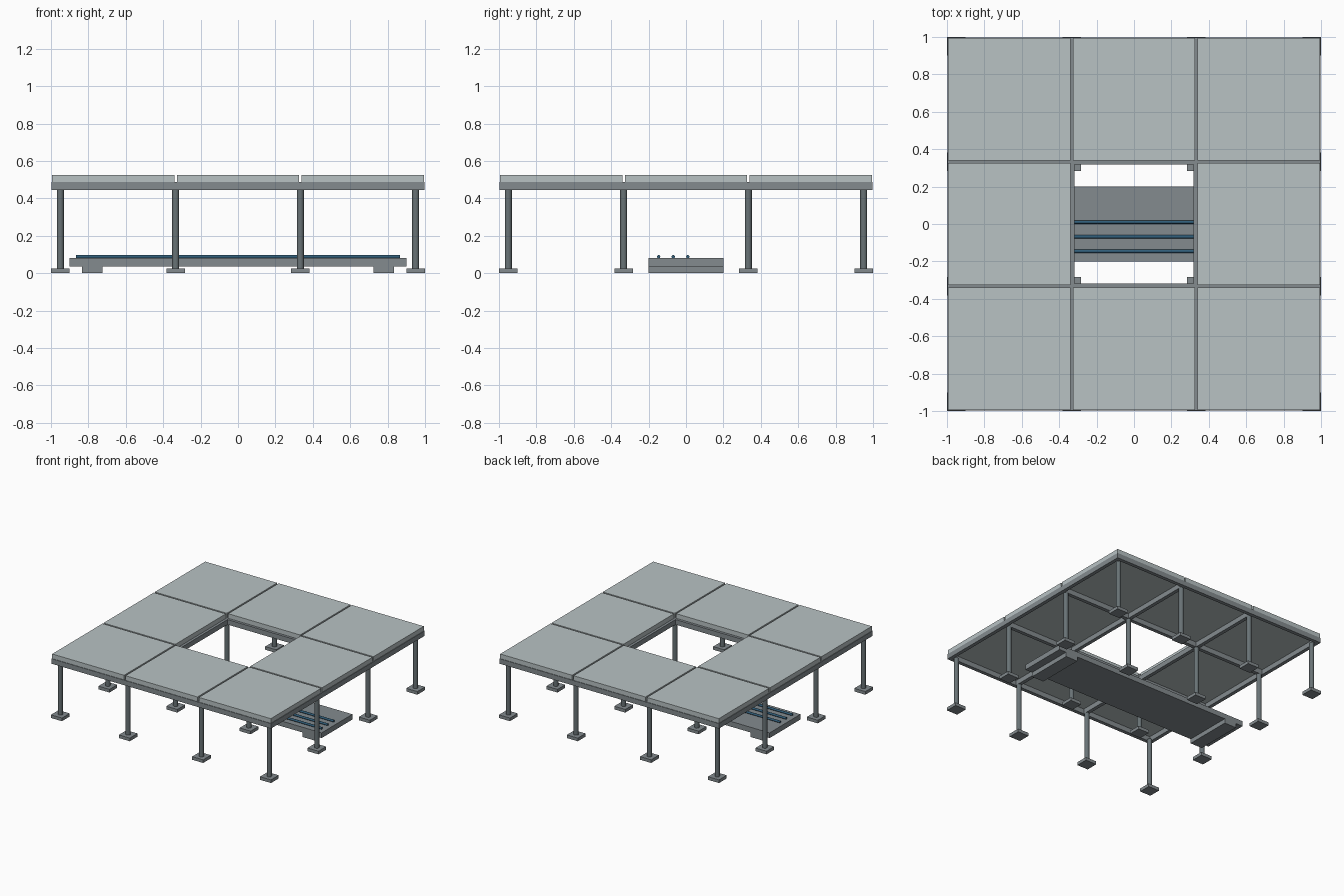
import bpy
import math

cube = bpy.data.objects.get("Cube")
if cube:
    bpy.data.objects.remove(cube, do_unlink=True)


def material(name, r, g, b):
    mat = bpy.data.materials.new(name)
    mat.use_nodes = True
    mat.diffuse_color = (r, g, b, 1)
    mat.node_tree.nodes["Principled BSDF"].inputs["Base Color"].default_value = (r, g, b, 1)
    return mat


PANEL = material("pale grey panel", 0.48, 0.54, 0.55)
STEEL = material("mid grey steel", 0.23, 0.26, 0.275)
POST = material("dark grey steel", 0.14, 0.17, 0.18)
PIPE = material("blue pipe", 0.03, 0.11, 0.19)


def finish(name, mat):
    obj = bpy.context.object
    obj.name = name
    obj.data.materials.append(mat)
    return obj


def box(name, mat, x, y, z):
    """Box from (min, max) ranges on each axis."""
    centre = [(a + b) / 2 for a, b in (x, y, z)]
    bpy.ops.mesh.primitive_cube_add(size=1, location=centre)
    obj = finish(name, mat)
    obj.scale = [b - a for a, b in (x, y, z)]
    bpy.ops.object.transform_apply(location=False, rotation=False, scale=True)
    return obj


def rod(name, mat, location, radius, length, sides, rotation):
    bpy.ops.mesh.primitive_cylinder_add(vertices=sides, radius=radius, depth=length,
                                        location=location, rotation=rotation)
    obj = finish(name, mat)
    bpy.ops.object.shade_smooth_by_angle(angle=math.radians(35))
    return obj


def around(centre, half):
    return (centre - half, centre + half)


PITCH = 2 / 3
EDGE = 0.995
BEAM_Z = (0.446, 0.487)
BASE_TOP = 0.026

# Floor panels around an open centre bay
for i in (-1, 0, 1):
    for j in (-1, 0, 1):
        if i or j:
            spans = [(max(k * PITCH - 0.327, -EDGE), min(k * PITCH + 0.327, EDGE)) for k in (i, j)]
            box("floor_panel", PANEL, spans[0], spans[1], (BEAM_Z[1], 0.525))

# Stringer grid under the panels
for c in (-0.983, -PITCH / 2, PITCH / 2, 0.983):
    box("stringer_lengthwise", STEEL, (-0.998, 0.998), around(c, 0.015), BEAM_Z)
    box("stringer_crosswise", STEEL, around(c, 0.015), (-0.998, 0.998), BEAM_Z)

# Pedestals: square foot plate and post
STATIONS = (-0.95, -PITCH / 2, PITCH / 2, 0.95)
for x in STATIONS:
    for y in STATIONS:
        box("pedestal_base", STEEL, around(x, 0.05), around(y, 0.05), (0, BASE_TOP))
        height = BEAM_Z[0] - BASE_TOP
        rod("pedestal_post", POST, (x, y, BASE_TOP + height / 2), 0.019, height, 12, (0, 0, 0))

# Low service tray on two feet
box("service_tray", STEEL, (-0.9, 0.9), (-0.2, 0.2), (0.037, 0.08))
for side in (-1, 1):
    box("tray_foot", STEEL, around(side * 0.78, 0.055), (-0.2, 0.2), (0, 0.037))

# Pipes along the tray
for y in (-0.146, -0.068, 0.01):
    rod("pipe", PIPE, (0, y, 0.088), 0.009, 1.73, 12, (0, math.pi / 2, 0))
